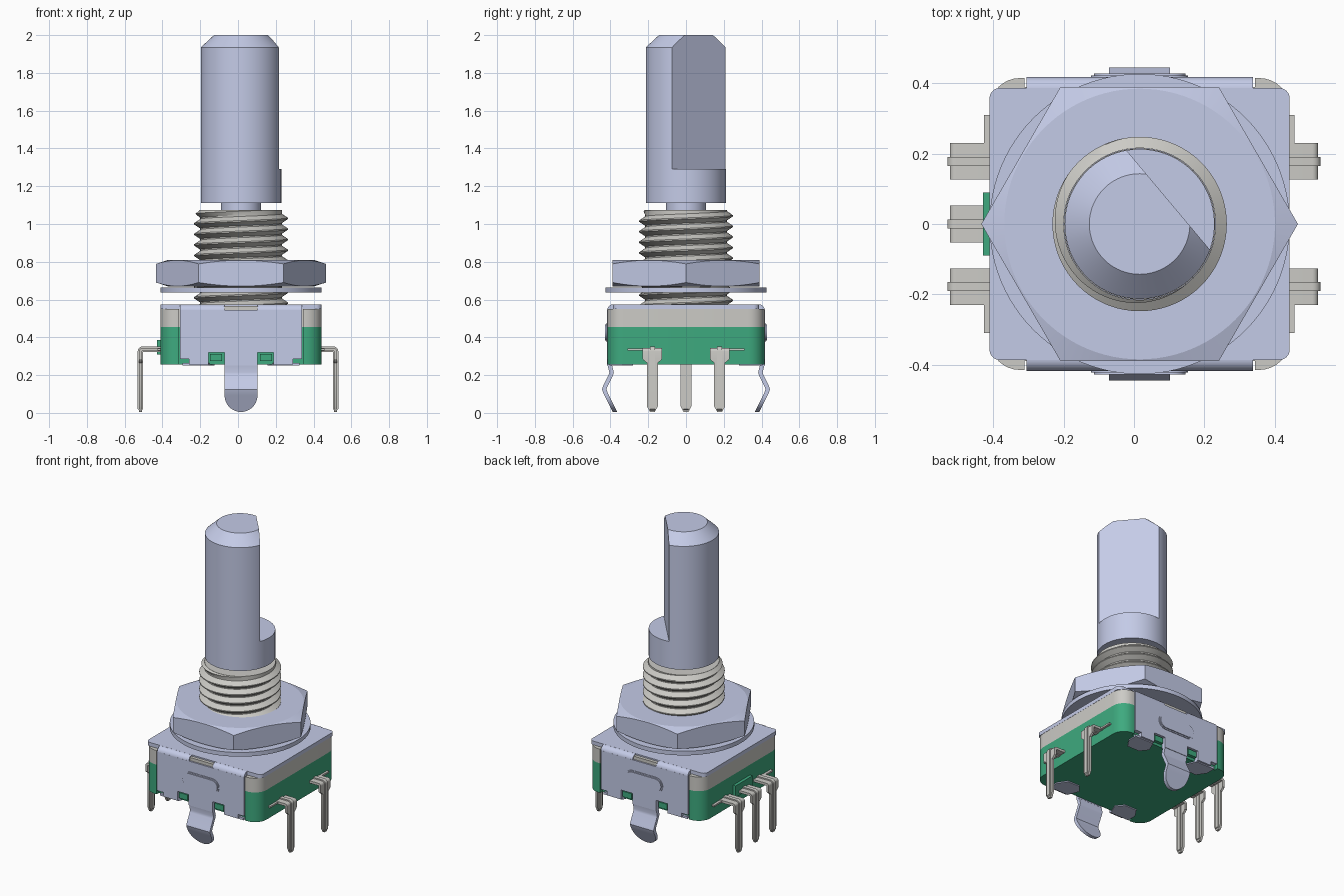
import bpy, bmesh, math

if "Cube" in bpy.data.objects:
    bpy.data.objects.remove(bpy.data.objects["Cube"])

CX = 0.016  # axis of the shaft and body in x


def material(name, rgb):
    m = bpy.data.materials.new(name)
    m.use_nodes = True
    col = [((c / 255 + 0.055) / 1.055) ** 2.4 for c in rgb] + [1]
    m.diffuse_color = col
    m.node_tree.nodes["Principled BSDF"].inputs["Base Color"].default_value = col
    return m


STEEL = material("blue grey steel", (202, 209, 238))
GREY = material("warm grey metal", (204, 203, 198))
GREEN = material("green plastic", (62, 170, 127))


def finish(name, bm, mat, smooth=30):
    bmesh.ops.remove_doubles(bm, verts=bm.verts, dist=1e-5)
    bmesh.ops.recalc_face_normals(bm, faces=bm.faces)
    me = bpy.data.meshes.new(name)
    bm.to_mesh(me)
    bm.free()
    me.materials.append(mat)
    ob = bpy.data.objects.new(name, me)
    bpy.context.collection.objects.link(ob)
    bpy.ops.object.select_all(action="DESELECT")
    ob.select_set(True)
    bpy.context.view_layer.objects.active = ob
    bpy.ops.object.shade_smooth_by_angle(angle=math.radians(smooth))
    return ob


def prism(name, pts, lo, hi, mat, axis="z"):
    """Extrude a 2D outline along an axis."""
    place = {"z": lambda a, b, h: (a, b, h), "y": lambda a, b, h: (a, h, b),
             "x": lambda a, b, h: (h, a, b)}[axis]
    bm = bmesh.new()
    rings = [[bm.verts.new(place(a, b, h)) for a, b in pts] for h in (lo, hi)]
    for r in rings:
        bm.faces.new(r)
    for i in range(len(pts)):
        j = (i + 1) % len(pts)
        bm.faces.new((rings[0][i], rings[0][j], rings[1][j], rings[1][i]))
    return finish(name, bm, mat)


def revolve(name, rows, mat, n=96, shift=0, caps=True, cut=None, smooth=30):
    """Revolve rows(angle) -> [(radius, z)]; shift joins the seam as a helix."""
    bm = bmesh.new()
    cols = []
    for i in range(n):
        t = 2 * math.pi * i / n
        cols.append([bm.verts.new((CX + r * math.cos(t), r * math.sin(t), z)) for r, z in rows(t)])
    m = len(cols[0])
    for i in range(n):
        s = shift if i == n - 1 else 0
        a, b = cols[i], cols[(i + 1) % n]
        for k in range(m - 1 - s):
            bm.faces.new((a[k], b[k + s], b[k + 1 + s], a[k + 1]))
    if caps:
        for k in (0, m - 1):
            bm.faces.new([c[k] for c in cols])
    if cut:  # slice a flat along the side
        co, no = cut
        bmesh.ops.bisect_plane(bm, geom=bm.verts[:] + bm.edges[:] + bm.faces[:],
                               plane_co=co, plane_no=no, clear_outer=True)
        bmesh.ops.holes_fill(bm, edges=[e for e in bm.edges if e.is_boundary])
    return finish(name, bm, mat, smooth)


def arc(cx, cy, r, a0, a1, n=8):
    return [(cx + r * math.cos(math.radians(a0 + (a1 - a0) * i / n)),
             cy + r * math.sin(math.radians(a0 + (a1 - a0) * i / n))) for i in range(n + 1)]


def rect(x0, x1, y0, y1):
    return [(x0, y0), (x1, y0), (x1, y1), (x0, y1)]


def rounded(hx, hy, r):
    return (arc(CX + hx - r, hy - r, r, 0, 90) + arc(CX - hx + r, hy - r, r, 90, 180)
            + arc(CX - hx + r, r - hy, r, 180, 270) + arc(CX + hx - r, r - hy, r, 270, 360))


# Shaft: neck, round base and flattened upper length
R = 0.213
revolve("shaft_neck", lambda t: [(0.107, 1.05), (0.107, 1.12)], STEEL)
revolve("shaft_base", lambda t: [(R, 1.11), (R, 1.29)], STEEL)
nx, ny = math.cos(math.radians(40)), math.sin(math.radians(40))
revolve("shaft_upper", lambda t: [(R, 1.29), (R, 1.935), (0.143, 2.0)], STEEL,
        cut=((CX + 0.106 * nx, 0.106 * ny, 1.5), (nx, ny, 0)))

# Threaded bushing: helical ridge over a plain core
Z0, Z1, PITCH, ROOT, CREST = 0.55, 1.075, 0.056, 0.216, 0.248


def thread_rows(t):
    out = []
    for k in range(4 * 12 + 1):
        step = (0.0, 0.12, 0.5, 0.62)[k % 4]
        z = Z0 + (k // 4 - 1 + step + t / (2 * math.pi)) * PITCH
        r = (ROOT, ROOT, CREST, CREST)[k % 4]
        r = max(ROOT, min(r, ROOT + (Z1 - z) * 1.2))
        out.append((r if z > Z0 else ROOT, min(max(z, Z0), Z1)))
    return out


revolve("bushing_thread", thread_rows, GREY, n=72, shift=4, caps=False, smooth=25)
revolve("bushing_core", lambda t: [(ROOT - 0.001, 0.54), (ROOT - 0.001, Z1)], GREY)


# Hex nut with chamfered corners, and washer
def nut_rows(t):
    r = 0.39 / math.cos(t % (math.pi / 3) - math.pi / 6)
    d = 0.002 + (r - 0.39) * 0.32
    return [(0.23, 0.669), (0.385, 0.669), (r, 0.669 + d), (r, 0.81 - d), (0.385, 0.81), (0.23, 0.81)]


revolve("hex_nut", nut_rows, STEEL, smooth=14)
revolve("washer", lambda t: [(0.427, 0.637), (0.427, 0.665)], STEEL)

# Body: green base and grey upper housing, recessed front and back for the bracket
HX, HY, CR = 0.426, 0.415, 0.085
outline = []
for sx, sy, a in ((1, 1, 0), (-1, 1, 90), (-1, -1, 180), (1, -1, 270)):
    corner = arc(CX + sx * (HX - CR), sy * (HY - CR), CR, a, a + 90)
    notch = [(CX + sx * 0.328, sy * HY), (CX + sx * 0.328, sy * 0.39)]
    outline += corner + notch if sx * sy > 0 else notch[::-1] + corner
prism("base_housing", outline, 0.257, 0.455, GREEN)
prism("upper_housing", outline, 0.455, 0.55, GREY)
prism("side_key", rect(-0.09, 0.09, 0.31, 0.387), -0.43, -0.40, GREEN, "x")

# Bracket: top plate, folded flaps and snap-in legs
prism("bracket_top", rounded(0.427, 0.387, 0.03), 0.55, 0.575, STEEL)
half = [(0.322, 0.545), (0.322, 0.285), (0.275, 0.285), (0.275, 0.257),
        (0.172, 0.257), (0.172, 0.32), (0.088, 0.32), (0.088, 0.25)]
flap = [(CX + x, z) for x, z in half] + [(CX - x, z) for x, z in reversed(half)]
leg = [(0.27, 0.403), (0.25, 0.403), (0.215, 0.394), (0.20, 0.398), (0.14, 0.428),
       (0.125, 0.433), (0.11, 0.428), (0.005, 0.376)]


def leg_y(z):
    for (za, ya), (zb, yb) in zip(leg, leg[1:]):
        if za >= z >= zb:
            return ya + (yb - ya) * (za - z) / (za - zb)
    return leg[-1][1]


for side, s in (("front", -1), ("back", 1)):
    prism(side + "_flap", flap, s * 0.39, s * 0.418, STEEL, "y")
    bend = [(s * y, z) for y, z in arc(0.383, 0.54, 0.035, 0, 90) + arc(0.383, 0.54, 0.010, 90, 0, 4)]
    for part, x0, x1 in (("left", 0.087, 0.322), ("right", -0.322, -0.087)):
        prism(f"{side}_bend_{part}", bend, CX + x0, CX + x1, STEEL, "x")
    prism(side + "_bend_window", rect(CX - 0.09, CX + 0.09, 0.54, 0.566),
          s * 0.38, s * 0.408, GREY, "y")
    # pressed rib
    for i, (r, y) in enumerate(((0.05, 0.422), (0.042, 0.428))):
        stadium = arc(CX + 0.088, 0.425, r, -90, 90) + arc(CX - 0.088, 0.425, r, 90, 270)
        prism(f"{side}_rib_{i + 1}", stadium, s * 0.41, s * y, STEEL, "y")
    # bent leg with a rounded end
    zs = [z for z, _ in leg[:-1]] + [0.092 - 0.087 * math.sin(math.pi / 2 * i / 10) for i in range(11)]
    bm = bmesh.new()
    prev = None
    for z in zs:
        w = 0.087 if z >= 0.092 else max(0.004, math.sqrt(max(0, 0.087 ** 2 - (0.092 - z) ** 2)))
        ring = [bm.verts.new((CX + a * w, s * (leg_y(z) + b * 0.012), z))
                for a, b in ((-1, -1), (1, -1), (1, 1), (-1, 1))]
        if prev:
            for k in range(4):
                bm.faces.new((prev[k], prev[(k + 1) % 4], ring[(k + 1) % 4], ring[k]))
        else:
            bm.faces.new(ring)
        prev = ring
    bm.faces.new(prev)
    finish(side + "_leg", bm, STEEL)
    # clamps folded under the base, and plastic feet beside the leg
    for part, m in (("left", 1), ("right", -1)):
        clamp = [(0.31, 0.405), (0.31, 0.34), (0.27, 0.28), (0.18, 0.28), (0.14, 0.33), (0.172, 0.405)]
        prism(f"{side}_clamp_{part}", [(CX + m * x, s * y) for x, y in clamp], 0.25, 0.265, STEEL)
        prism(f"{side}_foot_{part}", [(CX + m * x, z) for x, z in rect(0.10, 0.165, 0.275, 0.312)],
              s * 0.38, s * 0.412, GREEN, "y")

# Terminals: wide shoulder, narrow blade and a raised centre rib
for side, s, ys in (("left", 1, (-0.178, 0.178)), ("right", -1, (-0.178, 0, 0.178))):
    for i, y in enumerate(ys):
        tag = f"{side}_pin_{i + 1}"
        knee = [(0.40, 0.343)] + arc(0.507, 0.326, 0.017, 90, 0, 5) + [
            (0.524, 0.285), (0.509, 0.285), (0.509, 0.327), (0.40, 0.327)]
        prism(tag + "_shoulder", [(s * x, z) for x, z in knee], y - 0.052, y + 0.052, GREY, "y")
        blade = [(0.052, 0.29), (0.048, 0.28), (0.029, 0.265), (0.029, 0.035), (0.012, 0.004)]
        prism(tag + "_blade", [(y + a, z) for a, z in blade] + [(y - a, z) for a, z in reversed(blade)],
              s * 0.509, s * 0.524, GREY, "x")
        rib = [(0.40, 0.351)] + arc(0.507, 0.327, 0.024, 90, 0, 5) + [
            (0.531, 0.02), (0.52, 0.01), (0.503, 0.02), (0.503, 0.322), (0.40, 0.322)]
        prism(tag + "_rib", [(s * x, z) for x, z in rib], y - 0.013, y + 0.013, GREY, "y")
    # contact strip edges showing at the sides
    edge = 0.457 if s > 0 else 0.427
    for part, m in (("back", 1), ("front", -1)):
        prism(f"{side}_strip_{part}", rect(*sorted((s * 0.39, s * edge)), *sorted((m * 0.15, m * 0.31))),
              0.33, 0.341, GREY)
